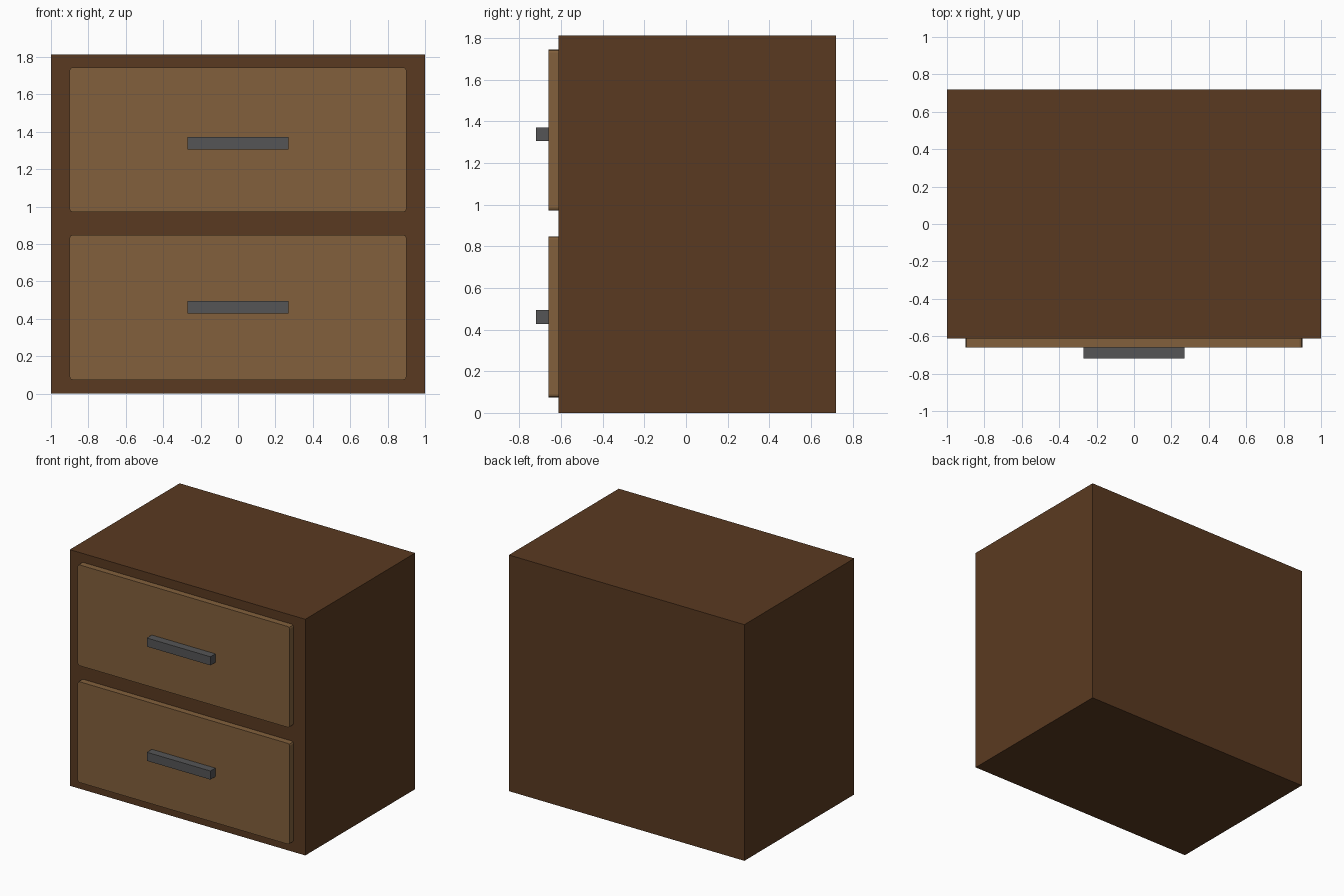
import bpy, bmesh

if "Cube" in bpy.data.objects:
    bpy.data.objects.remove(bpy.data.objects["Cube"])


def material(name, color):
    m = bpy.data.materials.new(name)
    m.diffuse_color = (*color, 1.0)
    m.use_nodes = True
    m.node_tree.nodes["Principled BSDF"].inputs["Base Color"].default_value = m.diffuse_color
    return m


dark_wood = material("dark_wood", (0.102, 0.042, 0.015))
light_wood = material("light_wood", (0.223, 0.117, 0.045))
grey_metal = material("grey_metal", (0.091, 0.091, 0.093))


def box(name, x, y, z, mat, corner=0.0):
    """Box from (min, max) ranges; corner rounds only the edges running along y."""
    bm = bmesh.new()
    bmesh.ops.create_cube(bm, size=1.0)
    for v in bm.verts:
        v.co = [r[0] + (c + 0.5) * (r[1] - r[0]) for c, r in zip(v.co, (x, y, z))]
    if corner:
        edges = [e for e in bm.edges
                 if abs(e.verts[0].co.y - e.verts[1].co.y) > 1e-4]
        bmesh.ops.bevel(bm, geom=edges, offset=corner, segments=2,
                        profile=0.5, affect='EDGES')
    me = bpy.data.meshes.new(name)
    bm.to_mesh(me)
    bm.free()
    me.materials.append(mat)
    ob = bpy.data.objects.new(name, me)
    bpy.context.collection.objects.link(ob)
    return ob


# Cabinet body
box("cabinet", (-1, 1), (-0.612, 0.72), (0, 1.813), dark_wood)

# Two drawer fronts, each with a bar handle
for label, z, handle_z in (("lower", (0.074, 0.848), 0.461),
                           ("upper", (0.971, 1.745), 1.338)):
    box(label + "_drawer_front", (-0.9, 0.9), (-0.66, -0.60), z, light_wood, 0.015)
    box(label + "_handle", (-0.27, 0.27), (-0.72, -0.655),
        (handle_z - 0.033, handle_z + 0.033), grey_metal)
